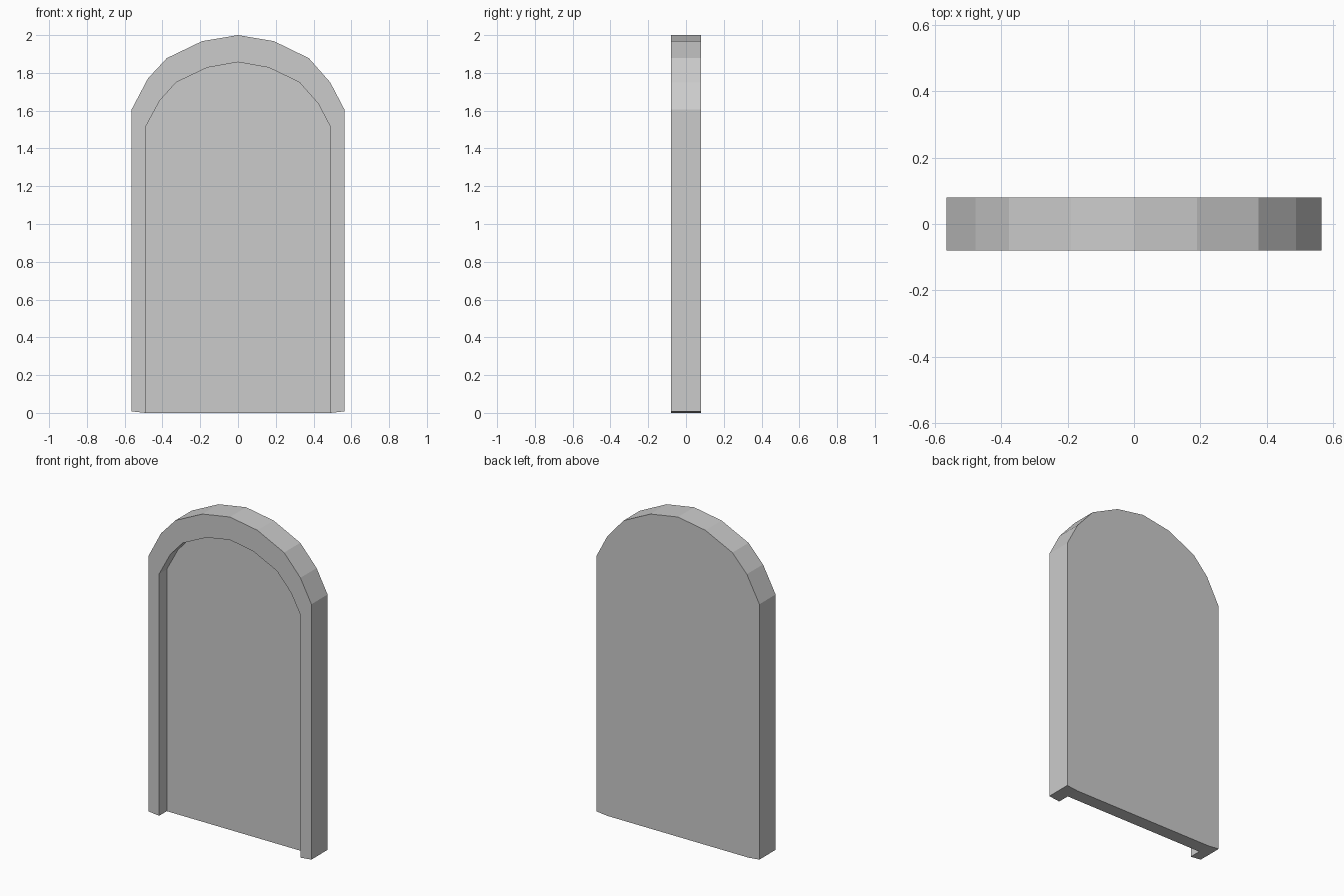
import bpy
import bmesh

if "Cube" in bpy.data.objects:
    bpy.data.objects.remove(bpy.data.objects["Cube"])

# Arch outlines (x, z), running from the left foot over the crown to the right foot
OUTER = [(-.564, .008), (-.564, 1.605), (-.477, 1.77), (-.377, 1.878), (-.19, 1.968), (0, 2),
         (.19, 1.968), (.375, 1.878), (.488, 1.75), (.564, 1.605), (.564, .008)]
INNER = [(-.49, 0), (-.49, 1.513), (-.413, 1.655), (-.327, 1.75), (-.163, 1.828), (0, 1.857),
         (.163, 1.828), (.325, 1.75), (.424, 1.638), (.49, 1.513), (.49, 0)]
FRONT, RECESS, BACK = -.08, -.004, .08

bm = bmesh.new()


def row(outline, y):
    return [bm.verts.new((x, y, z)) for x, z in outline]


# Rows follow the frame section: back, outer side, front, reveal, panel thickness
back_in = row(INNER, BACK)
section = [back_in, row(OUTER, BACK), row(OUTER, FRONT), row(INNER, FRONT), row(INNER, RECESS)]
recess = section[-1]

# Frame skin
for a, b in zip(section, section[1:]):
    for i in range(len(a) - 1):
        bm.faces.new((a[i], a[i + 1], b[i + 1], b[i]))

# Feet undersides
for end in (0, -1):
    bm.faces.new([r[end] for r in section])

# Recessed panel front, flush back and underside
bm.faces.new(recess)
bm.faces.new(back_in)
bm.faces.new((recess[0], recess[-1], back_in[-1], back_in[0]))

bmesh.ops.recalc_face_normals(bm, faces=bm.faces)
mesh = bpy.data.meshes.new("arched_door")
bm.to_mesh(mesh)
bm.free()
bpy.context.collection.objects.link(bpy.data.objects.new("arched_door", mesh))
